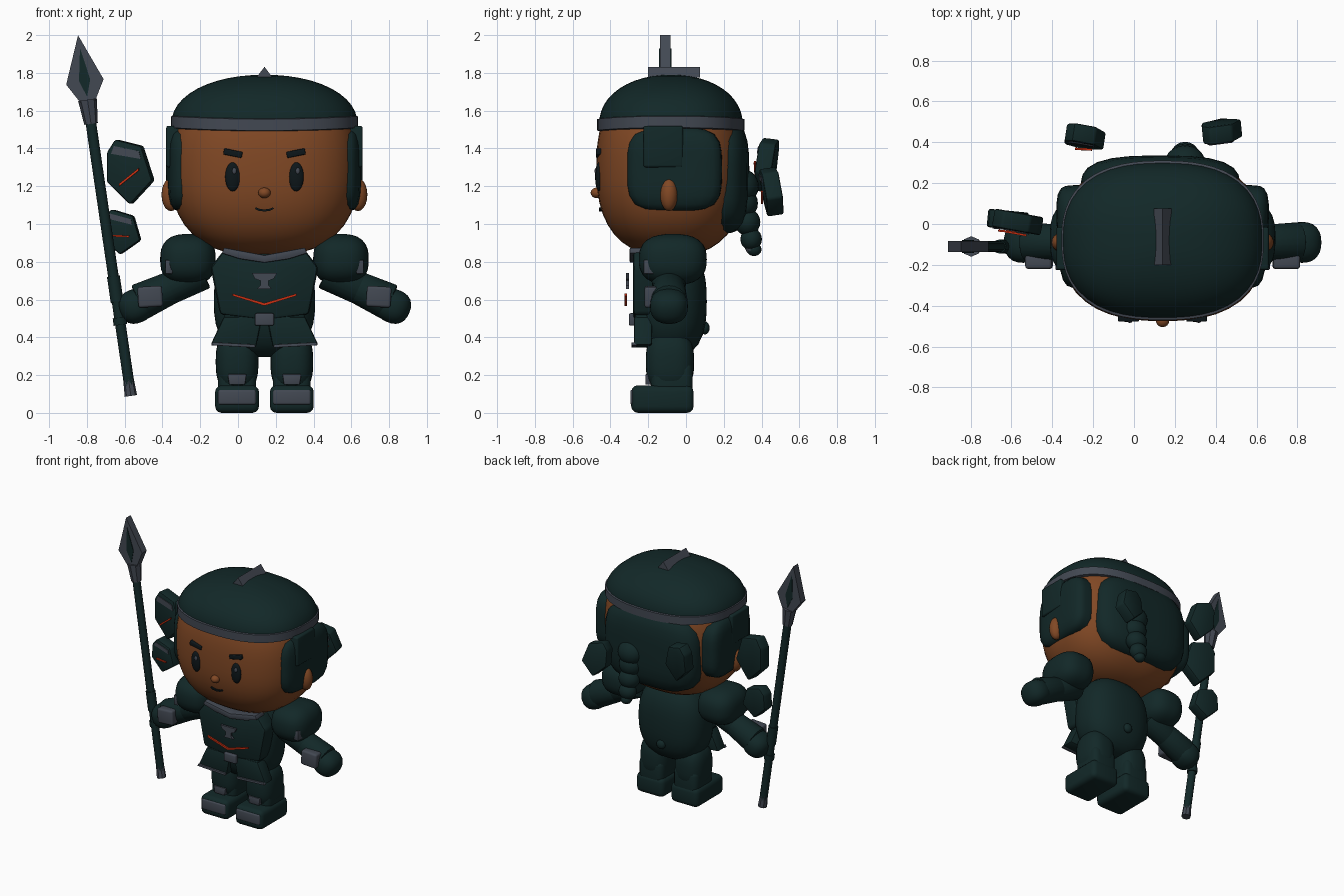
import bpy, bmesh, math
from mathutils import Matrix, Vector, Euler

if "Cube" in bpy.data.objects:
    bpy.data.objects.remove(bpy.data.objects["Cube"])


def material(name, rgb):
    m = bpy.data.materials.new(name)
    m.use_nodes = True
    m.diffuse_color = (*rgb, 1)
    m.node_tree.nodes["Principled BSDF"].inputs["Base Color"].default_value = (*rgb, 1)
    return m


DARK = material("dark_teal", (0.006, 0.021, 0.021))
GREY = material("steel_grey", (0.055, 0.065, 0.085))
SKIN = material("brown_skin", (0.22, 0.065, 0.018))
RED = material("glowing_red", (0.6, 0.03, 0.006))
BLACK = material("eye_black", (0.004, 0.008, 0.01))

CX = 0.14   # figure centre line
parts = []


def finish(name, bm, mat, loc=(0, 0, 0), rot=(0, 0, 0)):
    bmesh.ops.recalc_face_normals(bm, faces=bm.faces)
    mesh = bpy.data.meshes.new(name)
    bm.to_mesh(mesh)
    bm.free()
    mesh.materials.append(mat)
    ob = bpy.data.objects.new(name, mesh)
    ob.location, ob.rotation_euler = loc, rot
    bpy.context.collection.objects.link(ob)
    parts.append(ob)
    return ob


def bevel(bm, width, segments=2):
    if width:
        bmesh.ops.bevel(bm, geom=bm.edges[:], offset=width, segments=segments,
                        profile=0.5, affect='EDGES', clamp_overlap=True)


def blob(name, loc, radii, mat, plan=2.0, side=2.0, floor=-1, rot=(0, 0, 0), seg=32):
    """Ellipsoid, squared off in plan and in side profile by two exponents."""
    bm = bmesh.new()
    bmesh.ops.create_uvsphere(bm, u_segments=seg, v_segments=seg // 2, radius=1)
    for v in bm.verts:
        x, y, z = v.co
        rho = math.hypot(x, y)
        k = (rho ** side + abs(z) ** side) ** (-1 / side)
        p = rho / (abs(x) ** plan + abs(y) ** plan) ** (1 / plan) if rho > 1e-5 else 1
        v.co = (x * k * p * radii[0], y * k * p * radii[1], max(z * k, floor) * radii[2])
    return finish(name, bm, mat, loc, rot)


def box(name, loc, size, mat, width=0.02, rot=(0, 0, 0), segments=3):
    bm = bmesh.new()
    bmesh.ops.create_cube(bm, size=1)
    bmesh.ops.scale(bm, vec=size, verts=bm.verts)
    bevel(bm, width, segments)
    return finish(name, bm, mat, loc, rot)


def plate(name, pts, y0, y1, mat, width=0.0, loc=(0, 0, 0), rot=(0, 0, 0)):
    """Outline in x and z, extruded from y0 to y1."""
    bm = bmesh.new()
    face = bm.faces.new([bm.verts.new((x, y0, z)) for x, z in pts])
    ext = bmesh.ops.extrude_face_region(bm, geom=[face])["geom"]
    bmesh.ops.translate(bm, vec=(0, y1 - y0, 0),
                        verts=[g for g in ext if isinstance(g, bmesh.types.BMVert)])
    bevel(bm, width)
    return finish(name, bm, mat, loc, rot)


def rod(name, a, b, r1, r2, mat, sides=12, width=0.0):
    a, b = Vector(a), Vector(b)
    bm = bmesh.new()
    bmesh.ops.create_cone(bm, cap_ends=True, segments=sides, radius1=r1, radius2=r2,
                          depth=(b - a).length)
    bevel(bm, width)
    rot = (b - a).to_track_quat('Z', 'Y').to_euler()
    return finish(name, bm, mat, (a + b) / 2, rot)


def sym(half):
    return half + [(-x, z) for x, z in reversed(half) if x]


# Head, hair and helmet
blob("head", (CX, -0.08, 1.3), (0.5, 0.395, 0.47), SKIN, 2.5, 2.5, seg=48)
blob("back_hair", (0.13, 0.18, 1.25), (0.39, 0.155, 0.3), DARK, 3, 3.5)
blob("helmet_dome", (CX, -0.08, 1.53), (0.493, 0.38, 0.26), DARK, 2.5, 2.1, floor=0, seg=48)
plate("helmet_crest", sym([(0, 1.832), (0.043, 1.775)]), -0.2, 0.075, GREY, loc=(CX, 0, 0))

bm = bmesh.new()
rings = []
for i in range(64):
    c, s = math.cos(math.tau * i / 64), math.sin(math.tau * i / 64)
    k = (abs(c) ** 2.5 + abs(s) ** 2.5) ** -0.4
    x, y = c * k, s * k
    dip = 0.015 * x * x
    rings.append([bm.verts.new((x * (0.495 - t), y * (0.39 - t), z + dip))
                  for t, z in ((0, 1.495), (0, 1.555), (0.04, 1.565), (0.04, 1.485))])
for i, ring in enumerate(rings):
    nxt = rings[(i + 1) % 64]
    for j in range(4):
        bm.faces.new((ring[j], nxt[j], nxt[(j + 1) % 4], ring[(j + 1) % 4]))
finish("helmet_band", bm, GREY, (CX, -0.08, 0))

# Face
blob("nose", (CX, -0.472, 1.165), (0.033, 0.033, 0.028), SKIN, seg=16)
plate("mouth", sym([(0, 1.066), (0.03, 1.07), (0.05, 1.08), (0.045, 1.088), (0.025, 1.08), (0, 1.077)]),
      -0.461, -0.43, BLACK, loc=(CX, 0, 0))

for s, tag in ((-1, "right"), (1, "left")):
    def at(off, y, z):
        return (CX + s * off, y, z)

    def flip(pts):
        return [(s * x, z) for x, z in pts]

    blob(tag + "_eye", at(0.168, -0.461, 1.25), (0.04, 0.02, 0.077), BLACK, seg=24)
    blob(tag + "_eye_glint", (CX + s * 0.168 + 0.008, -0.476, 1.28), (0.012, 0.008, 0.018), GREY, seg=12)
    box(tag + "_brow", at(0.167, -0.455, 1.375), (0.1, 0.045, 0.033), BLACK, 0.006, (0, -s * 0.2, 0))
    blob(tag + "_ear", at(0.495, -0.09, 1.155), (0.05, 0.047, 0.087), SKIN, seg=20)
    blob(tag + "_side_hair", at(0.425, -0.06, 1.29), (0.09, 0.25, 0.22), DARK, 4, 4,
         rot=(0, 0, -s * 0.06))
    box(tag + "_temple_guard", at(0.475, -0.12, 1.41), (0.09, 0.21, 0.22), DARK, 0.012)

    # Arm
    blob(tag + "_pauldron", at(0.405, -0.07, 0.812), (0.147, 0.18, 0.135), DARK, 2.8, 2.6)
    plate(tag + "_pauldron_trim", flip([(0.42, 0.805), (0.525, 0.81), (0.525, 0.735), (0.49, 0.735), (0.47, 0.775)]),
          -0.225, -0.1, GREY, 0.006, (CX, 0, 0))
    rod(tag + "_upper_arm", at(0.33, -0.09, 0.75), at(0.53, -0.09, 0.645), 0.1, 0.085, DARK, 20, 0.02)
    rod(tag + "_bracer", at(0.47, -0.09, 0.675), at(0.665, -0.09, 0.585), 0.085, 0.1, DARK, 20, 0.02)
    blob(tag + "_hand", at(0.682, -0.09, 0.565), (0.092, 0.1, 0.09), DARK, 2.4, 2.4, rot=(0, s * 0.4, 0), seg=24)
    box(tag + "_bracer_plate", at(0.605, -0.185, 0.615), (0.13, 0.07, 0.11), GREY, 0.014, (0, s * 0.06, 0))

    # Leg
    blob(tag + "_thigh", at(0.145, -0.085, 0.27), (0.113, 0.128, 0.16), DARK, 2.8, 2.8)
    box(tag + "_shin", at(0.145, -0.075, 0.16), (0.2, 0.22, 0.22), DARK, 0.04)
    plate(tag + "_shin_guard", [(-0.05, 0.205), (0.05, 0.205), (0.042, 0.15), (-0.042, 0.15)],
          -0.215, -0.15, GREY, 0.005, at(0.145, 0, 0))
    box(tag + "_boot", at(0.145, -0.125, 0.073), (0.232, 0.33, 0.146), DARK, 0.035)
    box(tag + "_toe_cap", at(0.145, -0.28, 0.083), (0.2, 0.03, 0.08), GREY, 0.012)

    # Skirt flap with a lower trim
    flap = flip([(0.012, 0.51), (0.215, 0.51), (0.285, 0.36), (0.045, 0.345)])
    plate(tag + "_skirt_flap", flap, -0.275, -0.18, DARK, 0.012, (CX, 0, 0))
    plate(tag + "_skirt_trim", flip([(0.05, 0.362), (0.275, 0.374), (0.282, 0.358), (0.047, 0.345)]),
          -0.288, -0.26, GREY, 0.003, (CX, 0, 0))

# Torso and armour
blob("torso", (CX, -0.08, 0.59), (0.268, 0.19, 0.295), DARK, 2.5, 2.6)
blob("back_stud", (CX, 0.1, 0.45), (0.035, 0.025, 0.035), DARK, seg=16)
plate("chest_plate", sym([(0, 0.8), (0.215, 0.862), (0.285, 0.77), (0.235, 0.52), (0, 0.49)]),
      -0.28, -0.15, DARK, 0.02, (CX, 0, 0))
plate("collar_trim", sym([(0, 0.835), (0.215, 0.875), (0.225, 0.845), (0.13, 0.815), (0, 0.795)]),
      -0.298, -0.2, GREY, 0.006, (CX, 0, 0))
plate("chest_ornament", sym([(0, 0.74), (0.066, 0.74), (0.05, 0.71), (0.022, 0.7), (0.022, 0.675),
                             (0.04, 0.655), (0, 0.655)]), -0.318, -0.302, GREY, 0.0, (CX, 0, 0))
plate("chest_chevron", sym([(0, 0.582), (0.17, 0.632), (0.17, 0.62), (0, 0.567)]),
      -0.325, -0.312, RED, 0.0, (CX, 0, 0))
box("belt", (CX, -0.17, 0.505), (0.43, 0.2, 0.04), DARK, 0.015)
box("belt_buckle", (CX, -0.285, 0.495), (0.1, 0.035, 0.065), GREY, 0.008)

# Braided tail
for i, (y, z, r) in enumerate(((0.3, 1.2, 0.09), (0.305, 1.11, 0.08), (0.325, 1.01, 0.072), (0.345, 0.92, 0.06))):
    blob("braid_%d" % i, (0.25, y, z), (r * 1.1, r * 0.95, r), DARK, seg=20)
rod("braid_tie", (0.25, 0.35, 0.885), (0.25, 0.358, 0.865), 0.04, 0.038, GREY)
blob("braid_end", (0.25, 0.36, 0.865), (0.04, 0.04, 0.035), DARK, seg=16)

# Floating armour shards: position, width, height, tilt
SHARD = [(-0.3, 0.5), (0.26, 0.4), (0.5, -0.13), (0.02, -0.5), (-0.48, -0.15), (-0.48, 0.3)]
SHARD_TRIM = [(-0.32, 0.4), (0.22, 0.32), (0.26, 0.2), (-0.38, 0.28)]
for i, (loc, w, h, rot) in enumerate((
        ((-0.57, 0.01, 1.275), 0.25, 0.345, (0, 0, -0.18)),
        ((-0.615, 0.02, 0.955), 0.21, 0.235, (0, 0.1, -0.1)),
        ((-0.24, 0.425, 1.31), 0.2, 0.29, (-0.12, 0, -0.15)),
        ((0.43, 0.455, 1.17), 0.2, 0.26, (0.15, 0, 0.1)))):
    scaled = lambda pts: [(x * w, z * h) for x, z in pts]
    plate("shard_%d" % i, scaled(SHARD), -0.045, 0.045, DARK, 0.012, loc, rot)
    plate("shard_trim_%d" % i, scaled(SHARD_TRIM), -0.05, -0.04, GREY, 0, loc, rot)
    tilt = 0.09 if i != 1 else -0.02
    plate("shard_glow_%d" % i, scaled([(-0.2, -0.09 - tilt), (0.22, -0.03 + tilt), (0.22, -0.07 + tilt),
                                       (-0.2, -0.13 - tilt)]), -0.062, -0.052, RED, 0, loc, rot)

# Spear, drawn along its own axis from the butt upwards
BUTT, LEAN = Vector((-0.567, -0.11, 0.09)), (0, -0.1455, 0)
axis = Euler(LEAN).to_matrix() @ Vector((0, 0, 1))
for name, z0, z1, r0, r1, mat, sides in (
        ("spear_shaft", 0.04, 1.5, 0.028, 0.028, DARK, 12),
        ("spear_butt", 0, 0.09, 0.033, 0.028, GREY, 8),
        ("spear_lower_ring", 0.38, 0.42, 0.036, 0.036, DARK, 12),
        ("spear_grip", 0.5, 0.64, 0.034, 0.034, DARK, 12),
        ("spear_collar", 1.455, 1.585, 0.036, 0.05, GREY, 8)):
    rod(name, BUTT + axis * z0, BUTT + axis * z1, r0, r1, mat, sides)
plate("spear_blade", sym([(0, 1.93), (0.1, 1.68), (0.04, 1.575)]), -0.028, 0.028, GREY, 0, BUTT, LEAN)
plate("spear_blade_inlay", sym([(0, 1.86), (0.03, 1.69), (0, 1.6)]), -0.032, 0.032, DARK, 0, BUTT, LEAN)

# Smooth shading with sharp edges kept
bpy.ops.object.select_all(action='DESELECT')
for ob in parts:
    ob.select_set(True)
bpy.context.view_layer.objects.active = parts[0]
bpy.ops.object.shade_smooth_by_angle(angle=math.radians(35))
